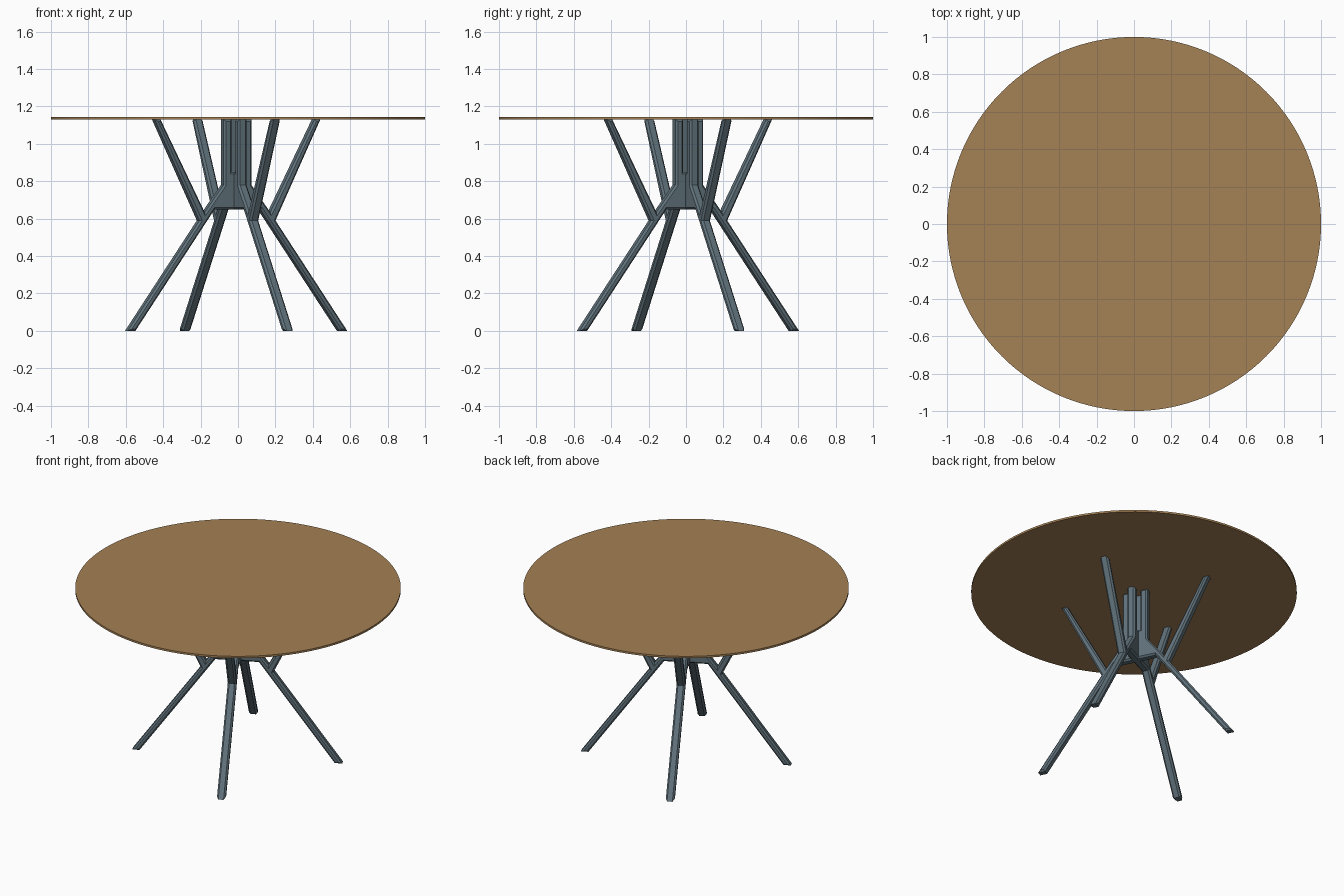
import bpy, bmesh, math
from mathutils import Matrix

if "Cube" in bpy.data.objects:
    bpy.data.objects.remove(bpy.data.objects["Cube"])


def material(name, rgb):
    m = bpy.data.materials.new(name)
    m.diffuse_color = (*rgb, 1.0)
    m.use_nodes = True
    m.node_tree.nodes["Principled BSDF"].inputs["Base Color"].default_value = m.diffuse_color
    return m


wood = material("warm_wood", (0.376, 0.22, 0.091))
steel = material("blue_grey_metal", (0.118, 0.168, 0.198))

TOP_Z, SLAB = 1.144, 0.013
H = TOP_Z - SLAB                      # underside of the table top
ANGLE = math.radians(25.95)           # twist of the base
HALF, CHAMFER = 0.027, 0.0105         # bar half width and edge chamfer

# Half outline of one frame in (radius, height): leg, branch, upright post
half = [(0.136, 0.65), (0.607, 0), (0.653, 0), (0.226, 0.59), (0.493, H),
        (0.458, H), (0.195, 0.634), (0.083, 0.78), (0.083, H),
        (0.037, H), (0.037, 0.85)]


def frame(name, angle):
    bm = bmesh.new()
    outline = half + [(-r, z) for r, z in reversed(half)]
    back = bm.faces.new([bm.verts.new((r, HALF, z)) for r, z in outline])
    ext = bmesh.ops.extrude_face_region(bm, geom=[back], use_keep_orig=True)
    moved = [g for g in ext["geom"] if isinstance(g, bmesh.types.BMVert)]
    bmesh.ops.translate(bm, verts=moved, vec=(0, -2 * HALF, 0))
    bmesh.ops.recalc_face_normals(bm, faces=bm.faces)
    # Chamfer the rims of both flat sides so each bar is eight-sided
    rims = [e for e in bm.edges if abs(e.verts[0].co.y - e.verts[1].co.y) < 1e-5]
    bmesh.ops.bevel(bm, geom=rims, offset=CHAMFER, offset_type='OFFSET',
                    segments=1, affect='EDGES', profile=0.5)
    bmesh.ops.triangulate(bm, faces=[f for f in bm.faces if len(f.verts) > 4])
    bmesh.ops.transform(bm, verts=bm.verts, matrix=(
        Matrix.Translation((-0.01, 0.01, 0)) @ Matrix.Rotation(angle, 4, 'Z')))
    me = bpy.data.meshes.new(name)
    bm.to_mesh(me)
    bm.free()
    me.materials.append(steel)
    ob = bpy.data.objects.new(name, me)
    bpy.context.collection.objects.link(ob)
    return ob


# Two crossing frames give four legs, four branches and four posts
frame("leg_frame_a", ANGLE)
frame("leg_frame_b", ANGLE + math.pi / 2)

# Thin round table top
bpy.ops.mesh.primitive_cylinder_add(vertices=128, radius=1.0, depth=SLAB,
                                    location=(0, 0, TOP_Z - SLAB / 2))
top = bpy.context.object
top.name = "table_top"
top.data.materials.append(wood)
bpy.ops.object.shade_smooth_by_angle(angle=math.radians(30))
